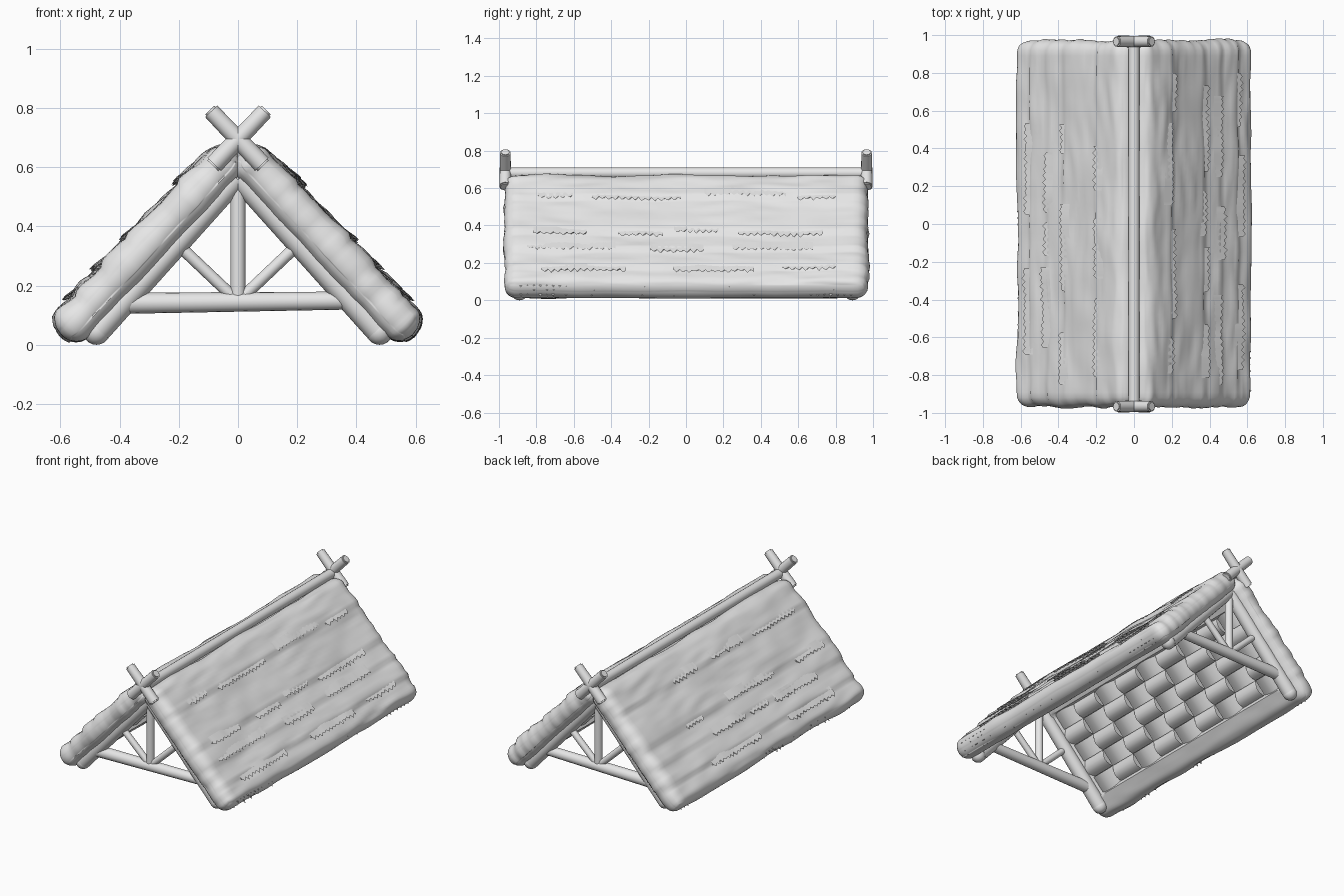
import bpy, bmesh, math, random
from mathutils import Vector, noise

random.seed(4)
cube = bpy.data.objects.get("Cube")
if cube:
    bpy.data.objects.remove(cube, do_unlink=True)

mat = bpy.data.materials.new("pale_grey")
mat.use_nodes = True
mat.diffuse_color = (0.8, 0.8, 0.8, 1)
mat.node_tree.nodes["Principled BSDF"].inputs["Base Color"].default_value = (0.8, 0.8, 0.8, 1)

# Slope frame: u runs down the slope, v along the ridge, h out of the roof
DOWN = Vector((0.685, 0, -0.728))
OUT = Vector((0.728, 0, 0.685))
MID = Vector((0.30, 0, 0.34))
R = 0.066                # half thickness and edge radius of the thatch
HALF_U, HALF_V = 0.36, 0.905
ROWS = (-0.227, 0.03, 0.16, 0.30)


def place(side, u, v, h):
    p = MID + DOWN * u + OUT * h
    return Vector((p.x * side, v, p.z))


def finish(name, bm, angle=50):
    bmesh.ops.recalc_face_normals(bm, faces=bm.faces)
    mesh = bpy.data.meshes.new(name)
    bm.to_mesh(mesh)
    bm.free()
    mesh.materials.append(mat)
    ob = bpy.data.objects.new(name, mesh)
    bpy.context.collection.objects.link(ob)
    bpy.ops.object.select_all(action='DESELECT')
    ob.select_set(True)
    bpy.context.view_layer.objects.active = ob
    bpy.ops.object.shade_smooth_by_angle(angle=math.radians(angle))
    return ob


def pole(name, a, b, r1, r2=None, ball=False):
    a, b = Vector(a), Vector(b)
    bm = bmesh.new()
    bmesh.ops.create_cone(bm, cap_ends=True, segments=16, radius1=r1,
                          radius2=r2 or r1, depth=(b - a).length)
    rims = [e for e in bm.edges if any(len(f.verts) > 4 for f in e.link_faces)]
    bmesh.ops.bevel(bm, geom=rims, offset=r1 * 0.2, segments=2, affect='EDGES')
    turn = (b - a).to_track_quat('Z', 'Y').to_matrix()
    for v in bm.verts:
        v.co = turn @ v.co + (a + b) / 2
    if ball:
        made = bmesh.ops.create_uvsphere(bm, u_segments=16, v_segments=10, radius=r1)
        bmesh.ops.translate(bm, verts=made["verts"], vec=a)
    return finish(name, bm)


def lumps(u, v, side):
    big = noise.noise(Vector((u * 6, v * 2.5, side * 7)))
    fine = noise.noise(Vector((u * 22, v * 6, side * 3)))
    return 0.012 * big + 0.007 * fine


def row_swell(u):
    # Each course thickens towards its lower edge, then drops back
    prev = -HALF_U - R
    for row in ROWS + (HALF_U + R,):
        if u <= row:
            return 0.012 * (u - prev) / (row - prev)
        prev = row
    return 0


def thatch(side, name):
    bm = bmesh.new()
    bmesh.ops.create_cube(bm, size=2)
    bmesh.ops.subdivide_edges(bm, edges=bm.edges[:], cuts=47, use_grid_fill=True)
    for vert in bm.verts:
        x, y, z = [0.6 * t + 0.4 * math.sin(t * math.pi / 2) for t in vert.co]
        p = Vector((x * (HALF_U + R), y * (HALF_V + R), z * R))
        core = Vector((max(-HALF_U, min(HALF_U, p.x)),
                       max(-HALF_V, min(HALF_V, p.y)), 0))
        n = (p - core).normalized()
        p = core + n * (R + lumps(p.x, p.y, side) * (1.0 if p.z > -R / 2 else 0.4))
        if n.z > 0.3:
            p.z += row_swell(p.x) * n.z
        # Recess behind the woven lining
        if n.z < -0.9 and abs(p.x) < 0.28 and abs(p.y) < 0.85:
            p.z = -0.02
        vert.co = place(side, *p)
    return finish(name, bm, 60)


def fringe(bm, side, u, v0, v1, h_top, h_tip, reach):
    # A ragged strip of straw tips, with a return face underneath
    count = max(2, int((v1 - v0) / 0.017))
    rows = [[], [], []]
    for i in range(count + 1):
        v = v0 + (v1 - v0) * i / count
        tip = reach * (random.uniform(0.5, 1) if i % 2 else random.uniform(0, 0.3))
        lift = lumps(u, v, side) if h_top > 0.05 else 0
        rows[0].append(bm.verts.new(place(side, u - 0.045, v, h_top + lift)))
        rows[1].append(bm.verts.new(place(side, u + tip, v, h_tip + lift)))
        rows[2].append(bm.verts.new(place(side, u - 0.01, v, h_top - 0.012 + lift)))
    for a, b in zip(rows, rows[1:]):
        for i in range(count):
            bm.faces.new((a[i], a[i + 1], b[i + 1], b[i]))


def fringes(side, name):
    bm = bmesh.new()
    # Broken runs along each course of thatch
    for row in ROWS:
        v = random.uniform(-0.85, -0.6)
        while v < 0.6:
            end = min(0.8, v + random.uniform(0.15, 0.5))
            fringe(bm, side, row + random.uniform(-0.015, 0.015), v, end,
                   R + 0.006, R + 0.015, 0.03)
            v = end + random.uniform(0.05, 0.3)
    # Hanging tips at the eave
    for h in (-0.03, 0.0, 0.03, 0.05):
        v = -0.9
        while v < 0.75:
            end = min(0.9, v + random.uniform(0.2, 0.5))
            fringe(bm, side, HALF_U + 0.045 - abs(h) * 0.4, v, end, h, h, 0.032)
            v = end + random.uniform(0.02, 0.2)
    return finish(name, bm, 30)


def weave(side, name):
    # Over-and-under mat: tiles bulge along the slope or the ridge in turn
    bm = bmesh.new()
    nu, nv, steps = 5, 9, 6
    du, dv = 0.56 / nu, 1.72 / nv
    for i in range(nu):
        for j in range(nv):
            grid = []
            for a in range(steps + 1):
                line = []
                for b in range(steps + 1):
                    s, t = a / steps, b / steps
                    bulge = math.sin(math.pi * (s if (i + j) % 2 else t))
                    line.append(bm.verts.new(place(
                        side, -0.28 + (i + s) * du, -0.86 + (j + t) * dv,
                        -0.028 - 0.028 * bulge)))
                grid.append(line)
            for a in range(steps):
                for b in range(steps):
                    bm.faces.new((grid[a][b], grid[a + 1][b],
                                  grid[a + 1][b + 1], grid[a][b + 1]))
    ob = finish(name, bm)
    # Keep the lining facing into the roof space
    inward = Vector((-OUT.x * side, 0, -OUT.z))
    for f in ob.data.polygons:
        if f.normal.dot(inward) < 0:
            f.flip()
    return ob


# Thatched slopes
for side, word in ((1, "left"), (-1, "right")):
    thatch(side, word + "_thatch")
    fringes(side, word + "_straw_fringe")
    weave(side, word + "_woven_lining")

# Ridge pole
pole("ridge_pole", (0, -0.95, 0.68), (0, 0.95, 0.68), 0.03)

# Gable trusses at both ends
for end, word in ((-1, "front"), (1, "back")):
    y = 0.89 * end
    pole(word + "_tie_beam", (-0.42, y, 0.14), (0.42, y, 0.15), 0.036, 0.03)
    pole(word + "_king_post", (0, y, 0.14), (0, y, 0.6), 0.025)
    for side, hand in ((1, "left"), (-1, "right")):
        pole(f"{word}_{hand}_rafter", (0.478 * side, y, 0.045),
             (0, y, 0.57), 0.045, 0.04, ball=True)
        pole(f"{word}_{hand}_strut", (0.02 * side, y, 0.165),
             (0.21 * side, y, 0.345), 0.02)
        # Crossed finials over the ridge
        pole(f"{word}_{hand}_finial", (-0.085 * side, 0.966 * end, 0.605),
             (0.095 * side, 0.966 * end, 0.793), 0.032, 0.028)
